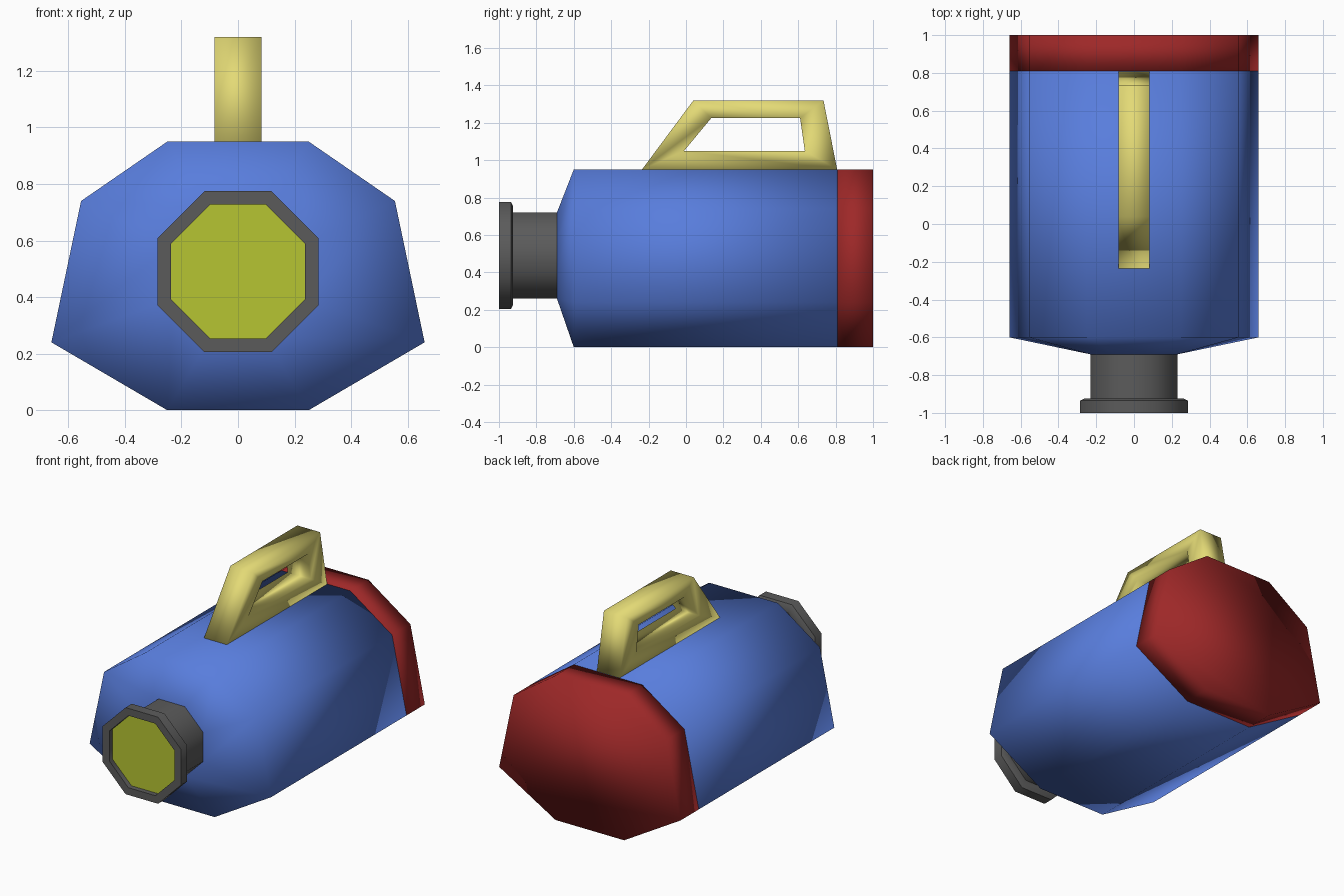
import bpy, bmesh, math

if "Cube" in bpy.data.objects:
    bpy.data.objects.remove(bpy.data.objects["Cube"])


def material(name, rgb):
    m = bpy.data.materials.new(name)
    m.diffuse_color = (*rgb, 1)
    m.use_nodes = True
    m.node_tree.nodes["Principled BSDF"].inputs["Base Color"].default_value = m.diffuse_color
    return m


blue = material("blue", (0.098, 0.205, 0.716))
red = material("red", (0.34, 0.021, 0.021))
grey = material("dark grey", (0.105, 0.105, 0.105))
cream = material("pale yellow", (0.77, 0.70, 0.18))
lime = material("lime", (0.47, 0.56, 0.032))


def loft(name, rings, mat, angle=None, closed=False):
    """Skin equal-length rings of points; cap the ends or close the loop."""
    bm = bmesh.new()
    vs = [[bm.verts.new(p) for p in r] for r in rings]
    pairs = list(zip(vs, vs[1:])) + ([(vs[-1], vs[0])] if closed else [])
    for a, b in pairs:
        n = len(a)
        for i in range(n):
            j = (i + 1) % n
            bm.faces.new((a[i], a[j], b[j], b[i]))
    if not closed:
        bm.faces.new(vs[0])
        bm.faces.new(vs[-1])
    bmesh.ops.recalc_face_normals(bm, faces=bm.faces[:])
    for f in bm.faces:
        f.smooth = True
    if angle:
        for e in bm.edges:
            e.smooth = e.calc_face_angle(0) < math.radians(angle)
    me = bpy.data.meshes.new(name)
    bm.to_mesh(me)
    bm.free()
    me.materials.append(mat)
    ob = bpy.data.objects.new(name, me)
    bpy.context.collection.objects.link(ob)
    return ob


HALF = [(0.25, 0.0), (0.66, 0.24), (0.555, 0.74), (0.25, 0.95)]


def hull(y):
    """Wide eight-sided body section."""
    return [(x, y, z) for x, z in HALF] + [(-x, y, z) for x, z in reversed(HALF)]


def octagon(y, apothem):
    """Regular octagon around the lamp axis, in the same order as hull."""
    r = apothem / math.cos(math.pi / 8)
    angles = [math.radians(-67.5 + 45 * i) for i in range(8)]
    return [(r * math.cos(a), y, 0.49 + r * math.sin(a)) for a in angles]


# main casing with tapered front, and rear cap
loft("body", [octagon(-0.69, 0.23), hull(-0.6), hull(0.81)], blue)
loft("rear_cap", [hull(0.81), hull(1.0)], red)

# neck, flange and recessed lens
loft("neck", [octagon(y, r) for y, r in [
    (-0.68, 0.23), (-0.925, 0.23), (-0.925, 0.265), (-0.935, 0.285),
    (-1.0, 0.285), (-1.0, 0.237), (-0.965, 0.237)]], grey, 50)
loft("lens", [octagon(-0.96, 0.237), octagon(-0.967, 0.237)], lime, 50)

# carrying handle: outer and inner outlines on both sides, closed into a frame
OUTER = [(-0.235, 0.95), (0.04, 1.32), (0.735, 1.32), (0.808, 0.95)]
INNER = [(-0.01, 1.05), (0.135, 1.225), (0.61, 1.225), (0.635, 1.05)]
W = 0.083
loft("handle", [[(x, y, z) for y, z in loop] for x, loop in
                [(-W, OUTER), (W, OUTER), (W, INNER), (-W, INNER)]],
     cream, closed=True)
